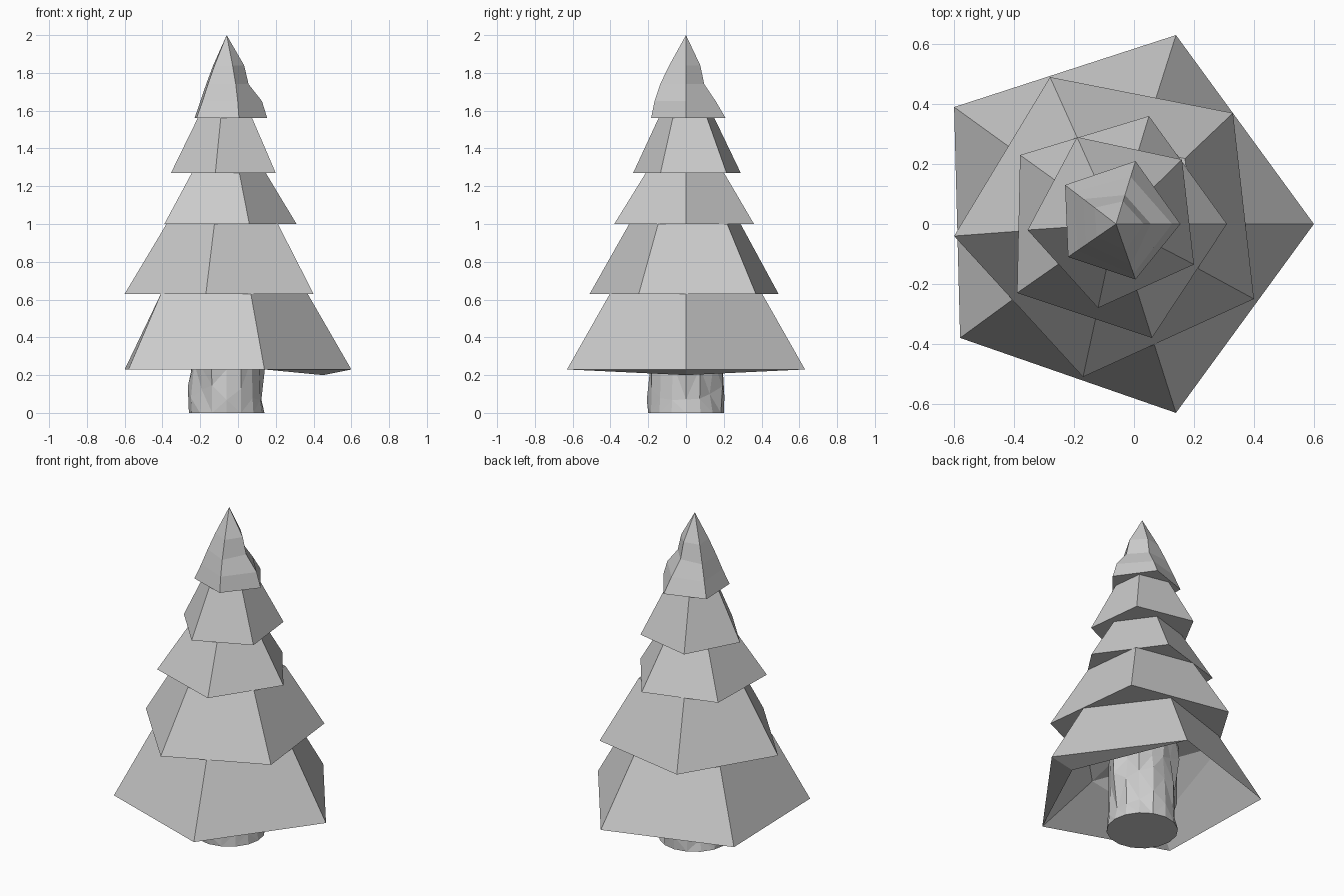
import bpy, bmesh, math, random
from mathutils import Vector

cube = bpy.data.objects.get("Cube")
if cube:
    bpy.data.objects.remove(cube, do_unlink=True)

random.seed(4)
AXIS = Vector((-0.06, 0.0))      # the tree's core line

grey = bpy.data.materials.new("plain grey")
grey.use_nodes = True
colour = (0.6, 0.6, 0.6, 1)
grey.diffuse_color = colour
grey.node_tree.nodes["Principled BSDF"].inputs["Base Color"].default_value = colour


def finish(name, bm, normals=True):
    if normals:
        bmesh.ops.recalc_face_normals(bm, faces=bm.faces)
    mesh = bpy.data.meshes.new(name)
    bm.to_mesh(mesh)
    bm.free()
    mesh.materials.append(grey)
    obj = bpy.data.objects.new(name, mesh)
    bpy.context.collection.objects.link(obj)
    return obj


def ring(bm, outline, heights, scales):
    verts = []
    for p, z, s in zip(outline, heights, scales):
        q = AXIS + (Vector(p) - AXIS) * s
        verts.append(bm.verts.new((q.x, q.y, z)))
    return verts


def bridge(bm, low, high):
    n = len(low)
    for i in range(n):
        j = (i + 1) % n
        bm.faces.new((low[i], low[j], high[j], high[i]))


def tier(name, outline, z0, z1, top_scale):
    """A five-sided skirt of branches with a flat underside."""
    bm = bmesh.new()
    low = ring(bm, outline, [z0] * 5, [1] * 5)
    high = ring(bm, outline, [z1] * 5, [top_scale] * 5)
    bridge(bm, low, high)
    bm.faces.new(high)
    bm.faces.new(low[::-1])
    return finish(name, bm)


# Bottom skirt, hollow underneath, with a sagging corner and a low ledge
base = [(0.6, 0), (0.14, 0.63), (-0.6, 0.39), (-0.58, -0.38), (0.14, -0.63)]
bm = bmesh.new()
low = ring(bm, base, [0.23] * 5, [1] * 5)
high = ring(bm, base, [0.63] * 5, [0.65, 0.64, 0.64, 0.67, 0.64])
inside = ring(bm, base, [0.57, 0.57, 0.57, 0.28, 0.42], [0.67, 0.67, 0.67, 0.62, 0.5])
bridge(bm, low, high)
bm.faces.new(high)
bridge(bm, low[::-1], inside[::-1])
roof = bm.faces.new(inside[::-1])
bmesh.ops.triangulate(bm, faces=[roof])
sag = bm.verts.new((0.45, 0, 0.2))
bm.faces.new((low[0], sag, low[4]))
bm.faces.new((low[1], sag, low[0]))
finish("branches_bottom", bm, normals=False)

# Middle skirts
tier("branches_lower", [(-0.6, -0.04), (-0.17, -0.51), (0.4, -0.25),
                        (0.33, 0.37), (-0.28, 0.49)], 0.63, 1.0, 0.59)
tier("branches_middle", [(0.31, 0), (0.05, 0.36), (-0.38, 0.23),
                         (-0.39, -0.23), (0.06, -0.38)], 1.0, 1.27, 0.56)
tier("branches_upper", [(-0.355, -0.02), (-0.12, -0.28), (0.2, -0.135),
                        (0.16, 0.215), (-0.19, 0.29)], 1.27, 1.56, 0.52)

# Treetop, bulging unevenly towards its point
crown = [(0.155, 0), (0.005, 0.21), (-0.23, 0.13), (-0.22, -0.11), (0.005, -0.185)]
levels = [(1.56, [1] * 5),
          (1.65, [0.87, 0.75, 0.82, 0.8, 0.9]),
          (1.74, [0.54, 0.46, 0.64, 0.62, 0.74]),
          (1.84, [0.43, 0.36, 0.42, 0.4, 0.48])]
bm = bmesh.new()
rings = [ring(bm, crown, [z] * 5, s) for z, s in levels]
for a, b in zip(rings, rings[1:]):
    bridge(bm, a, b)
tip = bm.verts.new((AXIS.x, AXIS.y, 2.0))
for i in range(5):
    bm.faces.new((rings[-1][i], rings[-1][(i + 1) % 5], tip))
bm.faces.new(rings[0][::-1])
finish("treetop", bm)

# Rough-hewn trunk
sides = 16
bm = bmesh.new()
rings = []
for z in (0, 0.11, 0.26, 0.4, 0.56):
    rough = 0 < z < 0.5
    loop = []
    for i in range(sides):
        a = 2 * math.pi * i / sides
        r = 0.2 + (random.uniform(-0.025, 0.012) if rough else 0)
        lift = random.uniform(-0.05, 0.05) if rough else 0
        loop.append(bm.verts.new((AXIS.x + r * math.cos(a), r * math.sin(a), z + lift)))
    rings.append(loop)
for a, b in zip(rings, rings[1:]):
    bridge(bm, a, b)
bm.faces.new(rings[0][::-1])
bm.faces.new(rings[-1])
bmesh.ops.triangulate(bm, faces=[f for f in bm.faces if len(f.verts) == 4])
finish("trunk", bm)
